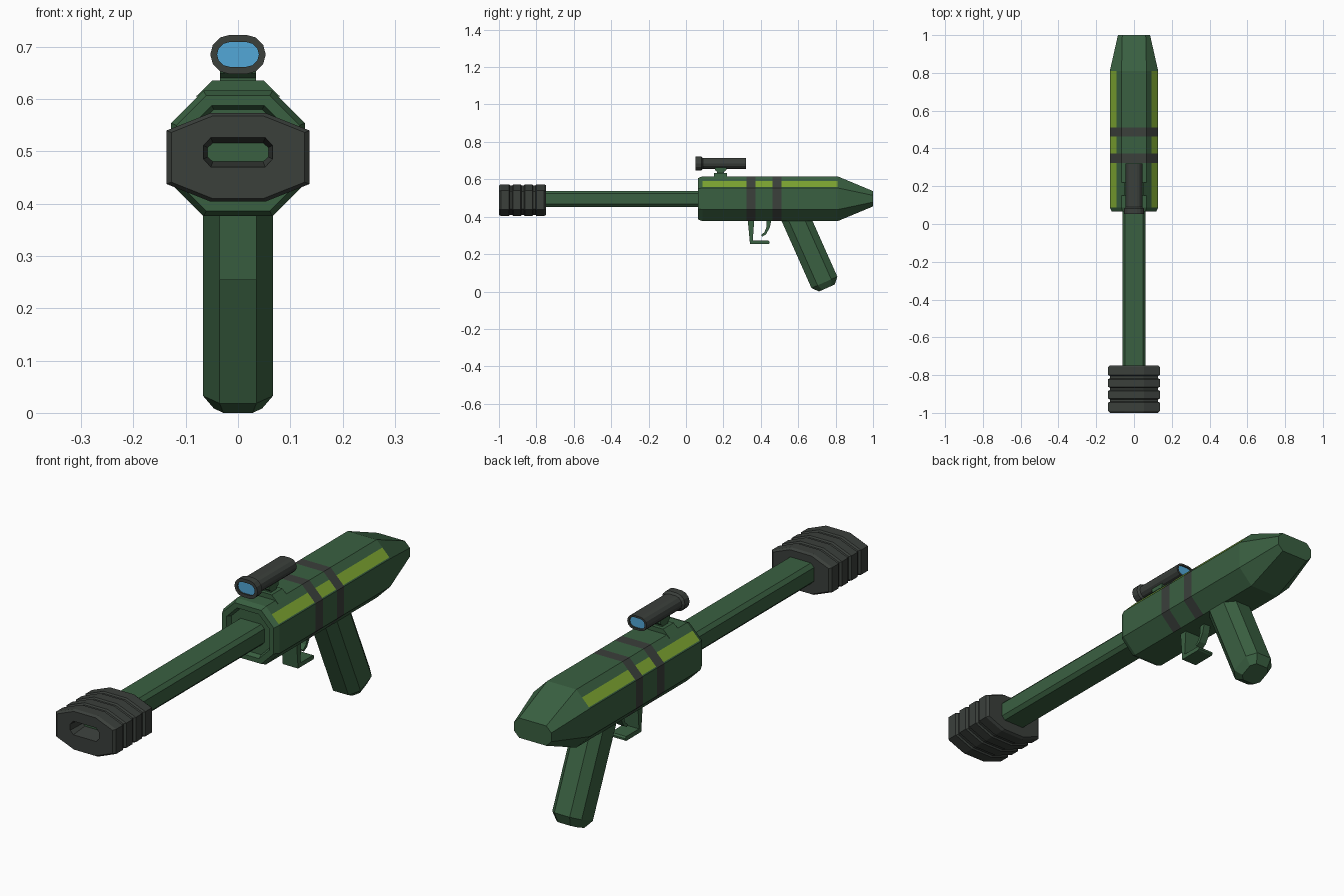
import bpy, bmesh, math
from mathutils import Vector

if "Cube" in bpy.data.objects:
    bpy.data.objects.remove(bpy.data.objects["Cube"])


def material(name, rgb):
    m = bpy.data.materials.new(name)
    m.diffuse_color = (*rgb, 1)
    m.use_nodes = True
    m.node_tree.nodes["Principled BSDF"].inputs["Base Color"].default_value = m.diffuse_color
    return m


GREEN = material("dark_green", (0.042, 0.117, 0.053))
GREY = material("charcoal", (0.043, 0.050, 0.044))
LIME = material("lime_stripe", (0.200, 0.370, 0.030))
BLUE = material("lens_blue", (0.084, 0.390, 0.680))


def loft(name, rings, mats, rule=None, caps=(0, 0)):
    """Skin a list of closed rings; rule(i, j) gives the material of a quad."""
    bm = bmesh.new()
    vr = [[bm.verts.new(p) for p in r] for r in rings]
    n = len(rings[0])
    for i in range(len(vr) - 1):
        for j in range(n):
            k = (j + 1) % n
            f = bm.faces.new((vr[i][j], vr[i][k], vr[i + 1][k], vr[i + 1][j]))
            f.material_index = rule(i, j) if rule else 0
    bm.faces.new(vr[0][::-1]).material_index = caps[0]
    bm.faces.new(vr[-1]).material_index = caps[1]
    bmesh.ops.recalc_face_normals(bm, faces=bm.faces)
    me = bpy.data.meshes.new(name)
    bm.to_mesh(me)
    bm.free()
    for m in mats:
        me.materials.append(m)
    ob = bpy.data.objects.new(name, me)
    bpy.context.collection.objects.link(ob)
    return ob


def octagon(hw, fx, hh, fz):
    """Chamfered rectangle: half sizes hw, hh and half flats fx, fz."""
    right = [(fx, -hh), (hw, -fz), (hw, fz), (fx, hh)]
    return right + [(-x, z) for x, z in reversed(right)]


def stadium(r, flat, seg=6):
    pts = []
    for s in (1, -1):
        for i in range(seg + 1):
            a = -math.pi / 2 + math.pi * i / seg
            pts.append((s * (flat + r * math.cos(a)), s * r * math.sin(a)))
    return pts


def at(y, pts, cz, s=1.0):
    return [(x * s, y, cz + z * s) for x, z in pts]


def plate(name, profile, hw, mat):
    """Side profile (y, z) extruded across x."""
    return loft(name, [[(x, y, z) for y, z in profile] for x in (-hw, hw)], [mat])


# Body: octagonal hull whose upper slants are split for the stripes
def hull(hw, fx, hh, fz):
    def slant(t):
        return (hw + (fx - hw) * t, fz + (hh - fz) * t)
    right = [(fx, -hh), (hw, -fz), (hw, fz), slant(0.065), slant(0.58), (fx, hh)]
    return right + [(-x, z) for x, z in reversed(right)]


H = hull(0.128, 0.066, 0.120, 0.058)
CZ = 0.496
steps = [(0.085, 0.70), (0.065, 0.76), (0.065, 0.92), (0.088, 1), (0.323, 1),
         (0.372, 1), (0.463, 1), (0.51, 1), (0.81, 1)]
rings = [at(y, H, CZ, s) for y, s in steps]
rings.append(at(1.0, hull(0.085, 0.062, 0.041, 0.018), CZ))


def body_rule(i, j):
    if i in (4, 6) and j != 11:
        return 1                       # straps
    if 3 <= i <= 7 and j in (3, 7):
        return 2                       # stripes
    return 0


loft("body", rings, [GREEN, GREY, LIME], body_rule)

# Barrel
B = octagon(0.061, 0.047, 0.043, 0.028)
loft("barrel", [at(-0.78, B, 0.495), at(0.10, B, 0.495)], [GREEN])

# Muzzle block with grooves and a slot bore
M = octagon(0.137, 0.053, 0.0845, 0.051)
rings = [at(-0.93, octagon(0.058, 0.048, 0.018, 0.009), 0.498),
         at(-1.0, octagon(0.066, 0.052, 0.028, 0.013), 0.498),
         at(-1.0, M, 0.4885, 0.93), at(-0.99, M, 0.4885)]
for g in (-0.935, -0.873, -0.811):
    for dy, s in ((-0.011, 1), (-0.006, 0.93), (0.006, 0.93), (0.011, 1)):
        rings.append(at(g + dy, M, 0.4885, s))
rings += [at(-0.758, M, 0.4885), at(-0.748, M, 0.4885, 0.93)]
loft("muzzle", rings, [GREY, GREEN], caps=(1, 0))

# Grip: chamfered octagon swept along a raked axis
axis, across = Vector((0, 0.407, -0.914)), Vector((0, 0.914, 0.407))
base = Vector((0, 0.740, 0.049))


def grip_ring(t, pts):
    c = base + axis * t
    return [c + Vector((u, 0, 0)) + across * v for u, v in pts]


G = octagon(0.067, 0.035, 0.0755, 0.040)
loft("grip", [grip_ring(-0.416, G), grip_ring(0, G),
              grip_ring(0.033, octagon(0.046, 0.028, 0.046, 0.026))], [GREEN])

# Trigger and its open guard
plate("trigger_guard", [(0.330, 0.385), (0.365, 0.385), (0.357, 0.272), (0.440, 0.272),
                        (0.447, 0.266), (0.447, 0.258), (0.440, 0.254), (0.342, 0.254)],
      0.035, GREEN)
plate("trigger", [(0.432, 0.385), (0.458, 0.385), (0.447, 0.340), (0.428, 0.306),
                  (0.408, 0.294), (0.402, 0.302), (0.420, 0.318), (0.430, 0.345)],
      0.016, GREEN)

# Scope mount: saddle on the hull, post and top pad
SADDLE = [(-0.080, 0.605), (0.080, 0.605), (0.049, 0.635), (-0.049, 0.635)]
loft("mount_saddle", [[(x, y, z) for x, z in SADDLE] for y in (0.150, 0.220)], [GREEN])
plate("mount_post", [(0.166, 0.625), (0.204, 0.625), (0.204, 0.640), (0.216, 0.650),
                     (0.216, 0.665), (0.154, 0.665), (0.154, 0.650), (0.166, 0.640)],
      0.034, GREEN)

# Scope: flattened tube, wider front bell, blue lens at each end
SZ = 0.685
bell, tube = stadium(0.0375, 0.0155), stadium(0.029, 0.0155)
front_lens, rear_lens = stadium(0.0235, 0.0165), stadium(0.021, 0.0145)
loft("scope", [at(0.058, front_lens, SZ), at(0.052, front_lens, SZ), at(0.052, bell, SZ),
               at(0.082, bell, SZ), at(0.090, tube, SZ), at(0.320, tube, SZ),
               at(0.320, rear_lens, SZ), at(0.314, rear_lens, SZ)],
     [GREY, BLUE], caps=(1, 1))
